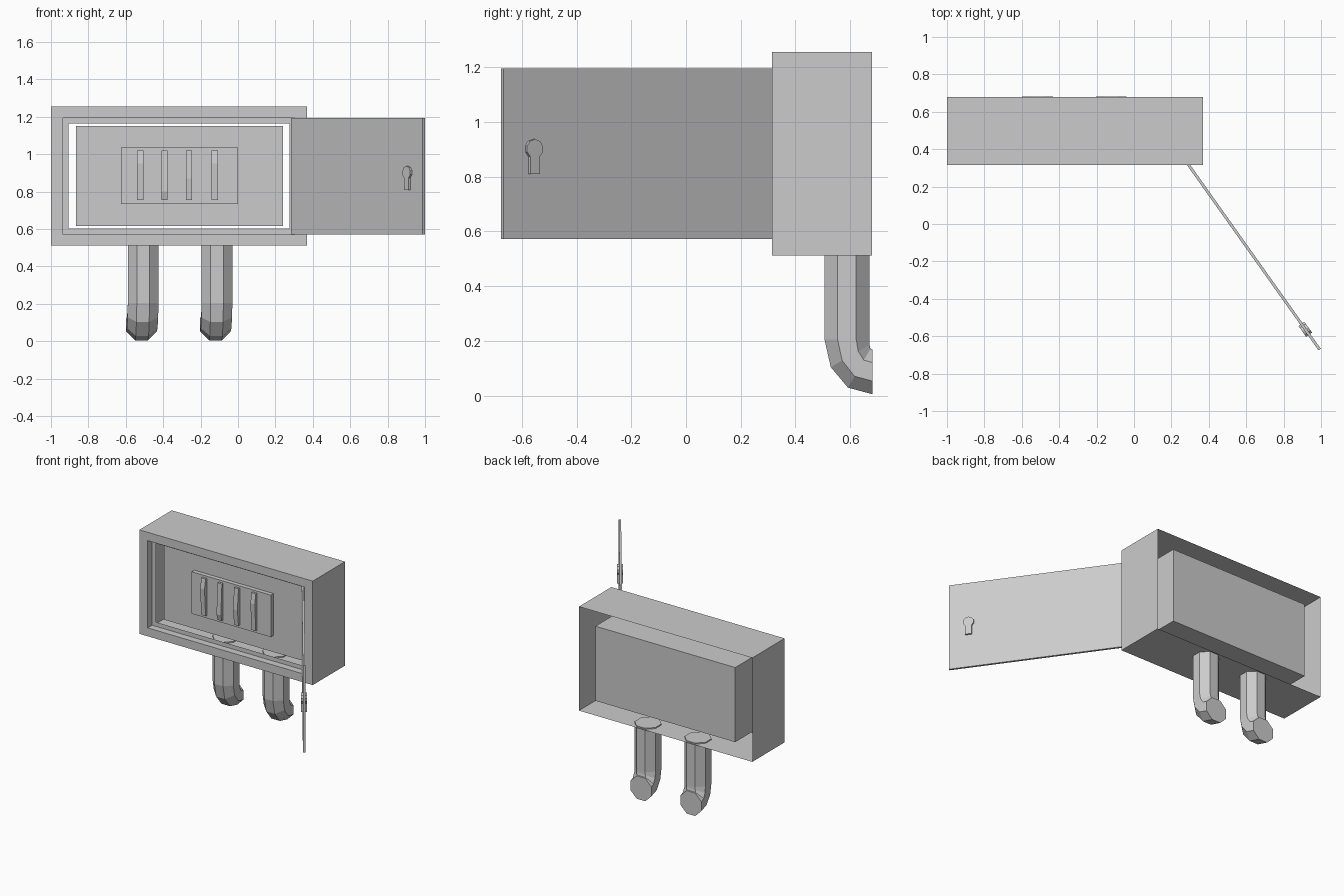
import bpy, bmesh, math
from mathutils import Vector, Matrix

if "Cube" in bpy.data.objects:
    bpy.data.objects.remove(bpy.data.objects["Cube"])


def finish(name, bm):
    bmesh.ops.recalc_face_normals(bm, faces=bm.faces)
    mesh = bpy.data.meshes.new(name)
    bm.to_mesh(mesh)
    bm.free()
    obj = bpy.data.objects.new(name, mesh)
    bpy.context.collection.objects.link(obj)
    return obj


def loft(name, loops, caps=True):
    """Skin a series of closed loops with equal point counts."""
    bm = bmesh.new()
    rings = [[bm.verts.new(p) for p in loop] for loop in loops]
    for a, b in zip(rings, rings[1:]):
        n = len(a)
        for i in range(n):
            j = (i + 1) % n
            bm.faces.new((a[i], a[j], b[j], b[i]))
    if caps:
        bm.faces.new(rings[0])
        bm.faces.new(rings[-1])
    return finish(name, bm)


def rect(x0, x1, z0, z1, y):
    return [(x0, y, z0), (x1, y, z0), (x1, y, z1), (x0, y, z1)]


def box(name, x0, x1, y0, y1, z0, z1):
    return loft(name, [rect(x0, x1, z0, z1, y0), rect(x0, x1, z0, z1, y1)])


# Outer case: thin shell, open at the back, stepped rim round the front opening
loft("case", [
    rect(-1.0, 0.37, 0.512, 1.255, 0.68),
    rect(-1.0, 0.37, 0.512, 1.255, 0.315),
    rect(-0.935, 0.305, 0.572, 1.195, 0.315),
    rect(-0.935, 0.305, 0.572, 1.195, 0.365),
    rect(-0.905, 0.275, 0.602, 1.165, 0.365),
], caps=False)

# Inner block and raised switch plate
box("inner_block", -0.865, 0.24, 0.40, 0.68, 0.617, 1.15)
box("switch_plate", -0.625, 0.0, 0.37, 0.40, 0.735, 1.035)

# Switch bars, each with a ridge at its own height
for i, (x, ridge) in enumerate([(-0.522, 0.95), (-0.393, 0.80),
                                (-0.262, 0.87), (-0.125, 0.95)]):
    profile = [(0.37, 0.755), (0.355, 0.755), (0.343, ridge),
               (0.355, 1.02), (0.37, 1.02)]
    loft(f"switch_{i + 1}", [[(x + s, y, z) for y, z in profile]
                             for s in (-0.017, 0.017)])

# Eight-sided cable pipes that bend to the wall
R = 0.082 / math.cos(math.pi / 8)
PATH = [(0.588, 0.52, 0, 0), (0.588, 0.205, 0, 0), (0.60, 0.145, 30, -0.002),
        (0.633, 0.10, 60, -0.005), (0.681, 0.087, 90, -0.009)]
for i, cx in enumerate((-0.507, -0.112)):
    loops = []
    for y, z, tilt, dx in PATH:
        t = math.radians(tilt)
        ring = []
        for k in range(8):
            a = (k + 0.5) * math.pi / 4
            d = R * math.sin(a)
            ring.append((cx + dx + R * math.cos(a),
                         y + d * math.cos(t), z + d * math.sin(t)))
        loops.append(ring)
    loft(f"pipe_{i + 1}", loops)

# Open door, swung about its hinge; local x runs along the door
hinge = Vector((0.283, 0.315, 0))
swing = Matrix.Translation(hinge) @ Matrix.Rotation(math.atan2(-0.99, 0.703), 4, 'Z')
door = box("door", 0, 1.215, -0.0, 0.015, 0.572, 1.195)

# Key-shaped handle passing through both faces of the door
s = 1.082
outline = [(s - 0.021, 0.81), (s + 0.021, 0.81)]
for k in range(9):
    a = math.radians(-55 + k * 290 / 8)
    outline.append((s + 0.037 * math.cos(a), 0.902 + 0.035 * math.sin(a)))
handle = loft("handle", [[(x, y, z) for x, z in outline] for y in (-0.012, 0.027)])
for part in (door, handle):
    part.data.transform(swing)
